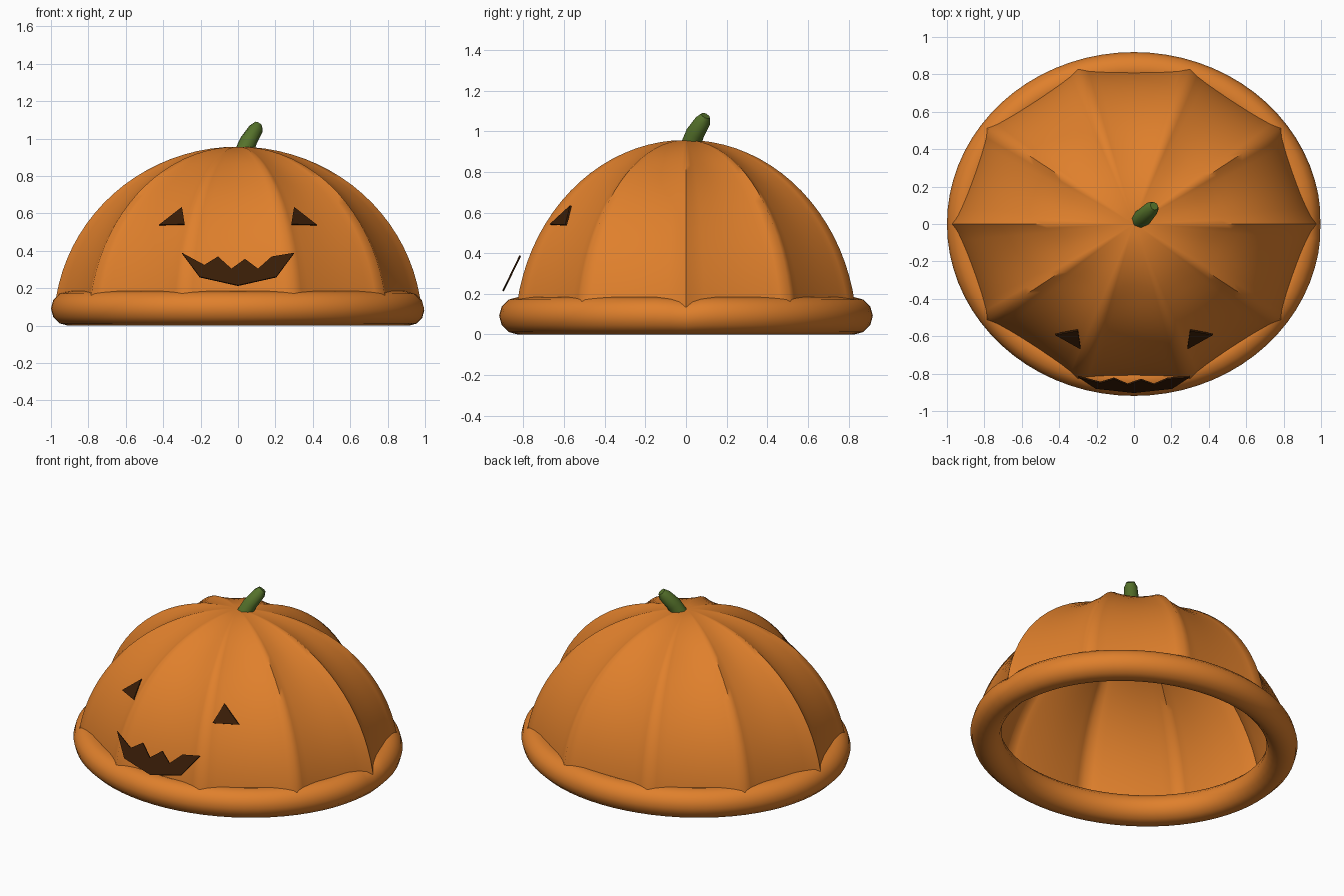
import bpy, bmesh, math
from mathutils import Vector

if "Cube" in bpy.data.objects:
    bpy.data.objects.remove(bpy.data.objects["Cube"])


def material(name, rgb):
    m = bpy.data.materials.new(name)
    m.diffuse_color = (*rgb, 1)
    m.use_nodes = True
    m.node_tree.nodes["Principled BSDF"].inputs["Base Color"].default_value = m.diffuse_color
    return m


ORANGE = material("pumpkin_orange", (0.74, 0.215, 0.025))
GREEN = material("stem_green", (0.092, 0.170, 0.024))
DARK = material("dark_brown", (0.040, 0.012, 0.002))


def finish(name, bm, mat, smooth=None):
    bmesh.ops.recalc_face_normals(bm, faces=bm.faces)
    me = bpy.data.meshes.new(name)
    bm.to_mesh(me)
    bm.free()
    ob = bpy.data.objects.new(name, me)
    bpy.context.collection.objects.link(ob)
    me.materials.append(mat)
    if smooth:
        bpy.ops.object.select_all(action='DESELECT')
        ob.select_set(True)
        bpy.context.view_layer.objects.active = ob
        bpy.ops.object.shade_smooth_by_angle(angle=math.radians(smooth))
    return ob


def skin(bm, rows, loop=False):
    """Join closed rings of vertices with quads."""
    n = len(rows[0])
    for i in range(len(rows) if loop else len(rows) - 1):
        a, b = rows[i], rows[(i + 1) % len(rows)]
        for j in range(n):
            k = (j + 1) % n
            bm.faces.new((a[j], a[k], b[k], b[j]))


# ribbed dome: half ellipsoid with ten narrow ridges, deeper towards the top
RX, RY, H = 0.985, 0.885, 0.957


def rib(t, c):
    depth = min(0.14, 0.068 / max(c, 0.1) ** 1.1)
    return 1 - depth * abs(math.sin(5 * t)) ** 0.7


def dome_y(x, z):
    """Front surface y of the dome at a given x > 0 and z."""
    c = math.sqrt(1 - (z / H) ** 2)
    lo, hi = -math.pi / 2, -0.5
    for _ in range(40):
        t = (lo + hi) / 2
        if RX * c * rib(t, c) * math.cos(t) < x:
            lo = t
        else:
            hi = t
    return RY * c * rib(t, c) * math.sin(t)


bm = bmesh.new()
rows = []
N, M = 120, 20
for i in range(M):
    p = math.radians(5 + 85 * i / M)
    c = math.cos(p)
    rows.append([bm.verts.new((RX * c * rib(t, c) * math.cos(t),
                               RY * c * rib(t, c) * math.sin(t),
                               H * math.sin(p)))
                 for t in (2 * math.pi * j / N for j in range(N))])
skin(bm, rows)
apex = bm.verts.new((0, 0, H - 0.004))
for j in range(N):
    bm.faces.new((rows[-1][j], rows[-1][(j + 1) % N], apex))
finish("ribbed_dome", bm, ORANGE, 60)

# rolled rim: oval tube, slightly thinner where its ends meet on the right
bm = bmesh.new()
rows = []
S = 72
for i in range(S):
    t = 2 * math.pi * i / S
    r = {0: 0.082, 1: 0.090, S - 1: 0.090}.get(i, 0.092)
    row = []
    for j in range(12):
        a = 2 * math.pi * j / 12
        d = r * math.cos(a) + 0.6 * (0.092 - r)
        row.append(bm.verts.new(((0.908 + d) * math.cos(t),
                                 (0.827 + d) * math.sin(t),
                                 r + r * math.sin(a))))
    rows.append(row)
skin(bm, rows, loop=True)
finish("rolled_rim", bm, ORANGE, 50)

# leaning, tapered stem with a blunt tip
bm = bmesh.new()
path = [((0.028, 0.020, 0.92), 0.050), ((0.058, 0.045, 0.99), 0.046),
        ((0.096, 0.084, 1.052), 0.039), ((0.108, 0.096, 1.076), 0.024)]
axis = Vector((0.45, 0.42, 0.79)).normalized()
u = axis.cross(Vector((0, 0, 1))).normalized()
v = axis.cross(u)
rows = [[bm.verts.new(Vector(c) + r * (u * math.cos(a) + v * math.sin(a)))
         for a in (2 * math.pi * j / 8 for j in range(8))] for c, r in path]
skin(bm, rows)
bm.faces.new(rows[0])
bm.faces.new(rows[-1])
finish("stem", bm, GREEN, 50)


def plate(name, pts):
    """Thin dark plate from front outline points."""
    bm = bmesh.new()
    face = bm.faces.new([bm.verts.new(p) for p in pts])
    back = bmesh.ops.extrude_face_region(bm, geom=[face])
    for e in back["geom"]:
        if isinstance(e, bmesh.types.BMVert):
            e.co += Vector((0, 0.008, -0.004))
    return finish(name, bm, DARK)


# triangular eyes resting just proud of the dome
for side, s in (("left", -1), ("right", 1)):
    corners = [(0.422, -0.594, 0.54), (0.30, -0.556, 0.635),
               (0.285, -0.658, 0.543)]
    plate(side + "_eye",
          [(s * x, min(y, dome_y(x, z) - 0.016), z) for x, y, z in corners])

# jagged mouth, a flat plate leaning in front of the dome
upper = [(-0.30, 0.39), (-0.18, 0.325), (-0.107, 0.37), (-0.035, 0.305),
         (0.037, 0.357), (0.107, 0.305), (0.18, 0.37), (0.30, 0.39)]
lower = [(0.205, 0.262), (0, 0.216), (-0.205, 0.262)]
plate("mouth", [(x, -0.824 - 0.485 * (0.38 - z), z) for x, z in upper + lower])
